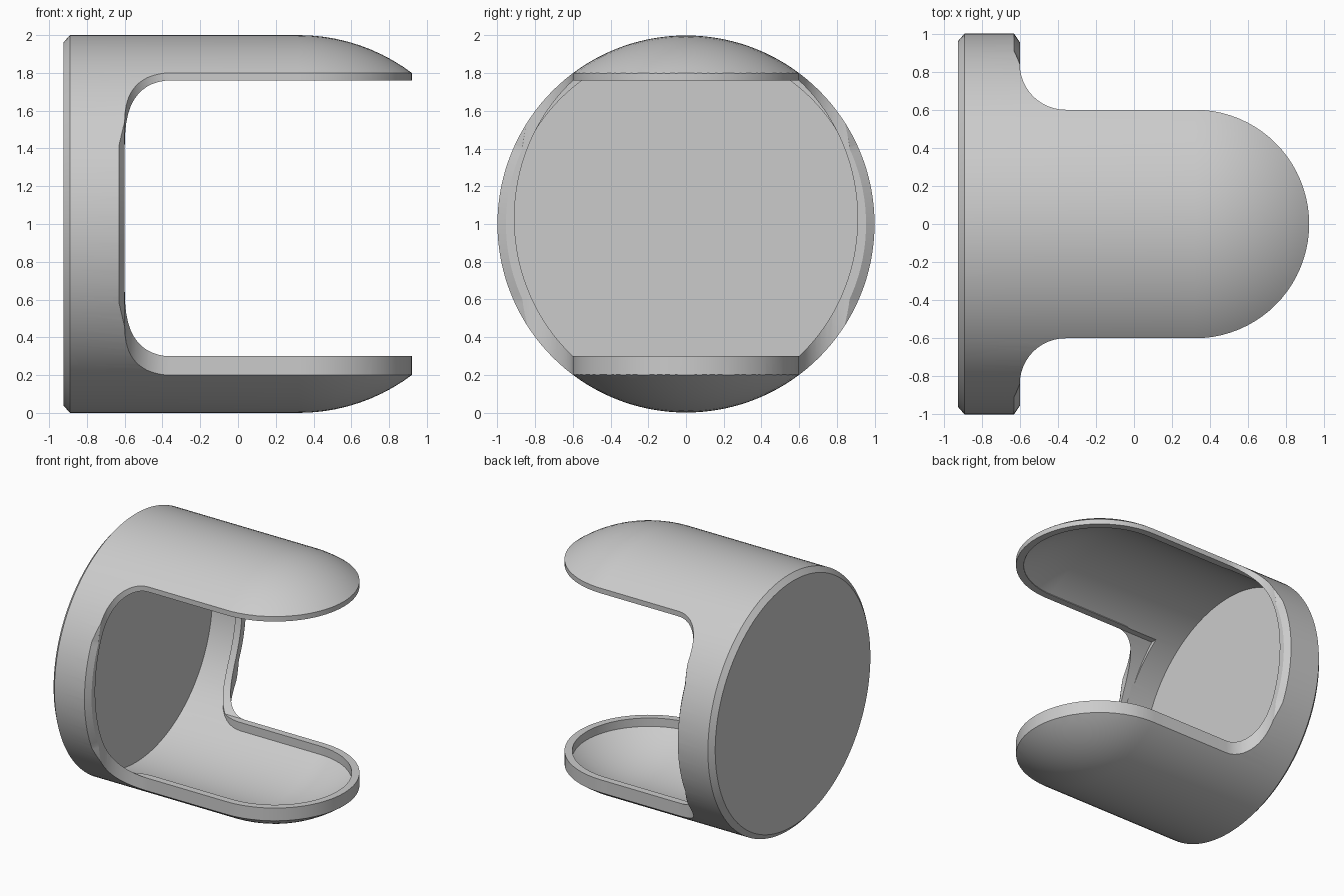
import bpy, bmesh, math
from math import sin, cos, pi, radians

if "Cube" in bpy.data.objects:
    bpy.data.objects.remove(bpy.data.objects["Cube"])

grey = bpy.data.materials.new("light grey")
grey.diffuse_color = (0.6, 0.6, 0.6, 1)
grey.use_nodes = True
grey.node_tree.nodes["Principled BSDF"].inputs["Base Color"].default_value = grey.diffuse_color


def make(name, bm):
    bmesh.ops.remove_doubles(bm, verts=bm.verts, dist=1e-5)
    bmesh.ops.recalc_face_normals(bm, faces=bm.faces)
    me = bpy.data.meshes.new(name)
    bm.to_mesh(me)
    bm.free()
    ob = bpy.data.objects.new(name, me)
    bpy.context.collection.objects.link(ob)
    me.materials.append(grey)
    return ob


def lathe(name, profile, n=128):
    """Revolve (x, r) points about the x axis at z = 1; end points lie on the axis."""
    bm = bmesh.new()
    vs = [bm.verts.new((x, 0, 1 + r)) for x, r in profile]
    es = [bm.edges.new(p) for p in zip(vs, vs[1:])]
    bmesh.ops.spin(bm, geom=vs + es, cent=(0, 0, 1), axis=(1, 0, 0), angle=2 * pi, steps=n)
    return make(name, bm)


def prism(name, points, offset):
    """Extrude a closed loop of 3D points by offset."""
    bm = bmesh.new()
    f = bm.faces.new([bm.verts.new(p) for p in points])
    ext = bmesh.ops.extrude_face_region(bm, geom=[f], use_keep_orig=True)
    bmesh.ops.translate(bm, vec=offset, verts=[v for v in ext["geom"] if isinstance(v, bmesh.types.BMVert)])
    return make(name, bm)


def boolean(target, cutter, op):
    m = target.modifiers.new("cut", 'BOOLEAN')
    m.operation, m.object, m.solver = op, cutter, 'EXACT'
    bpy.context.view_layer.objects.active = target
    bpy.ops.object.modifier_apply(modifier=m.name)
    bpy.data.objects.remove(cutter, do_unlink=True)


def dome(r):
    return [(0.32 + r * sin(a), r * cos(a)) for a in [pi / 2 * i / 24 for i in range(24)]] + [(0.32 + r, 0)]


def plan(name, inset):
    """Plan outline: base, filleted into a round-ended tongue."""
    r, f = 0.6 - inset, 0.24 + inset
    half = [(-1.2, 1.2), (-0.6 - inset, 1.2)]
    half += [(-0.36 - f * cos(a), 0.84 - f * sin(a)) for a in [pi / 2 * i / 12 for i in range(13)]]
    half += [(0.32 + r * sin(a), r * cos(a)) for a in [pi / 2 * i / 20 for i in range(20)]]
    pts = half + [(0.32 + r, 0)] + [(x, -y) for x, y in reversed(half)]
    return prism(name, [(x, y, -0.5) for x, y in pts], (0, 0, 3))


# Outer body: chamfered base, cylinder, domed end, trimmed to the plan outline
body = lathe("cup_with_two_tongues", [(-0.925, 0), (-0.925, 0.96), (-0.89, 1)] + dome(1.0))
boolean(body, plan("outline", 0), 'INTERSECT')

# Thin-walled hollow, held back from the edges to leave a lip
hollow = lathe("hollow", [(-0.88, 0), (-0.88, 0.94)] + dome(0.94))
boolean(hollow, plan("inner_outline", 0.055), 'INTERSECT')
boolean(body, hollow, 'DIFFERENCE')

# Opening through the lip: ellipse flattened at top and bottom
t = math.asin(0.73 / 0.971)
arc = [-t + 2 * t * i / 40 for i in range(41)]
loop = [(0.91 * cos(a), 1.03 + 0.971 * sin(a)) for a in arc]
loop += [(-y, z) for y, z in reversed(loop)]
boolean(body, prism("opening", [(-0.67, y, z) for y, z in loop], (2.5, 0, 0)), 'DIFFERENCE')

# Chamfer on the two side rims, fading out towards the tongues
for side in (1, -1):
    bm = bmesh.new()
    rings = []
    for i in range(-16, 17):
        a = radians(32.9 * i / 16)
        k = min(1, (16 - abs(i)) / 4)
        sec = [(-0.6333 - 0.03 * k, 1.05), (-0.5, 0.85 - 0.045 * k), (-0.5, 1.05)]
        rings.append([bm.verts.new((x, side * r * cos(a), 1 + r * sin(a))) for x, r in sec])
    for p, q in zip(rings, rings[1:]):
        for j in range(3):
            bm.faces.new((p[j], p[(j + 1) % 3], q[(j + 1) % 3], q[j]))
    bm.faces.new(rings[0])
    bm.faces.new(rings[-1])
    boolean(body, make("rim_chamfer", bm), 'DIFFERENCE')

# Smooth shading with crisp edges
bpy.ops.object.select_all(action='DESELECT')
body.select_set(True)
bpy.context.view_layer.objects.active = body
bpy.ops.object.shade_smooth_by_angle(angle=radians(25))
